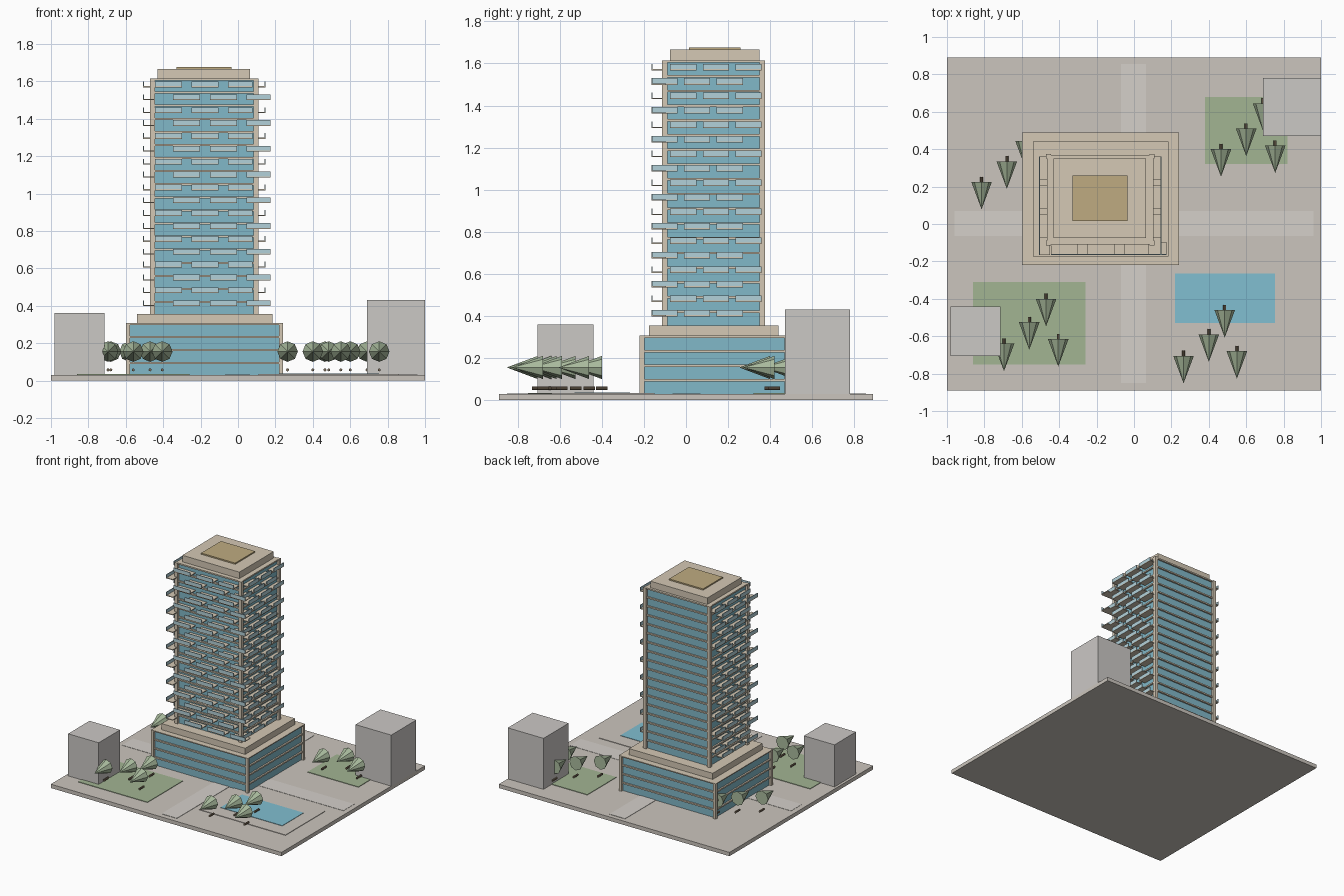
import bpy, bmesh, math
from mathutils import Matrix, Vector

if "Cube" in bpy.data.objects:
    bpy.data.objects.remove(bpy.data.objects["Cube"])


def material(name, rgb):
    m = bpy.data.materials.new(name)
    m.diffuse_color = (*rgb, 1)
    m.use_nodes = True
    m.node_tree.nodes["Principled BSDF"].inputs["Base Color"].default_value = m.diffuse_color
    return m


PAVING = material("paving", (0.60, 0.56, 0.51))
PATH = material("path", (0.66, 0.63, 0.59))
BEIGE = material("beige_concrete", (0.66, 0.58, 0.46))
OCHRE = material("ochre", (0.52, 0.41, 0.22))
GLASS = material("glass", (0.22, 0.48, 0.58))
RAIL = material("rail_glass", (0.45, 0.64, 0.70))
WATER = material("water", (0.22, 0.52, 0.64))
LAWN = material("lawn", (0.36, 0.46, 0.29))
LEAF = material("foliage", (0.40, 0.50, 0.34))
BARK = material("bark", (0.20, 0.15, 0.10))
GREY = material("neighbour_grey", (0.60, 0.58, 0.56))


def finish(name, bm, mat):
    me = bpy.data.meshes.new(name)
    bm.to_mesh(me)
    bm.free()
    me.materials.append(mat)
    ob = bpy.data.objects.new(name, me)
    bpy.context.collection.objects.link(ob)
    return ob


def boxes(name, mat, specs):
    """Each spec is (x0, x1, y0, y1, z0, z1)."""
    bm = bmesh.new()
    for x0, x1, y0, y1, z0, z1 in specs:
        c = Vector(((x0 + x1) / 2, (y0 + y1) / 2, (z0 + z1) / 2))
        bmesh.ops.create_cube(bm, size=1, matrix=Matrix.Translation(c)
                              @ Matrix.Diagonal((x1 - x0, y1 - y0, z1 - z0, 1)))
    return finish(name, bm, mat)


# Site: slab, paths, lawns, pool
boxes("site_slab", PAVING, [(-1, 1, -0.89, 0.89, 0, 0.03)])
boxes("cross_path", PATH, [(-0.96, 0.96, -0.065, 0.07, 0.028, 0.032)])
boxes("long_path", PATH, [(-0.07, 0.065, -0.85, 0.855, 0.028, 0.0325)])
boxes("lawns", LAWN, [(0.38, 0.82, 0.32, 0.68, 0.028, 0.034),
                      (-0.86, -0.26, -0.75, -0.31, 0.028, 0.034)])
boxes("pool_terrace", PAVING, [(0.11, 0.86, -0.64, -0.15, 0.028, 0.034)])
boxes("pool_water", WATER, [(0.22, 0.755, -0.53, -0.265, 0.028, 0.037)])

# Neighbouring blocks
boxes("left_neighbour", GREY, [(-0.98, -0.715, -0.705, -0.44, 0.03, 0.36)])
boxes("right_neighbour", GREY, [(0.69, 1.0, 0.47, 0.78, 0.03, 0.43)])


def block(name, x0, x1, y0, y1, z0, z1, floors, col):
    """Glazed volume with corner columns and projecting floor bands."""
    g = 0.018
    boxes(name + "_glass", GLASS, [(x0 + g, x1 - g, y0 + g, y1 - g, z0, z1 - 0.004)])
    boxes(name + "_columns", BEIGE,
          [(x, x + col, y, y + col, z0, z1)
           for x in (x0, x1 - col) for y in (y0, y1 - col)])
    step = (z1 - z0) / floors
    b = 0.006
    boxes(name + "_floor_bands", BEIGE,
          [(x0 + b, x1 - b, y0 + b, y1 - b, z0 + i * step - 0.011, z0 + i * step)
           for i in range(1, floors + 1)])


# Podium, transfer slab, tower, roof
block("podium", -0.60, 0.24, -0.22, 0.49, 0.03, 0.307, 4, 0.022)
boxes("podium_roof", BEIGE, [(-0.60, 0.24, -0.22, 0.49, 0.300, 0.307)])
boxes("transfer_slab", BEIGE, [(-0.54, 0.185, -0.175, 0.44, 0.305, 0.355)])
Z0, Z1, FLOORS = 0.355, 1.615, 18
block("tower", -0.47, 0.11, -0.115, 0.375, Z0, Z1, FLOORS, 0.026)
boxes("roof_parapet", BEIGE, [(-0.43, 0.065, -0.075, 0.35, Z1 - 0.005, 1.666)])
boxes("roof_cap", OCHRE, [(-0.33, -0.035, 0.015, 0.26, 1.66, 1.676)])

# Staggered balconies on the front and both sides
slabs, rails = [], []
for i in range(FLOORS):
    zc = 0.415 + i * 0.0688
    s0, s1, r1 = zc - 0.017, zc - 0.011, zc + 0.014
    odd = i % 2 == 0
    for k in range(3):
        x = (-0.347 if odd else -0.445) + k * 0.196
        x1 = x + (0.145 if k < 2 else 0.13)
        slabs.append((x, x1, -0.165, -0.095, s0, s1))
        rails.append((x, x1, -0.165, -0.160, s0, r1))
        y = (-0.165 if odd else -0.075) + k * 0.155
        for xi, xo in ((0.09, 0.148), (-0.45, -0.508)):
            e = xo - math.copysign(0.005, xo - xi)
            slabs.append((min(xi, xo), max(xi, xo), y, y + 0.125, s0, s1))
            rails.append((min(e, xo), max(e, xo), y, y + 0.125, s0, r1))
boxes("balcony_slabs", BEIGE, slabs)
boxes("balcony_rails", RAIL, rails)

# Trees: foliage cones lie along y with the tip to the front, short trunks below
TREES = [(-0.815, 0.225), (-0.68, 0.335), (-0.58, 0.445),
         (-0.47, -0.40), (-0.56, -0.525), (-0.695, -0.64), (-0.405, -0.615),
         (0.465, 0.40), (0.6, 0.51), (0.755, 0.42), (0.69, 0.645),
         (0.485, -0.46), (0.4, -0.59), (0.265, -0.705), (0.55, -0.68)]
leaf, trunk = bmesh.new(), bmesh.new()
TIP = Matrix.Rotation(math.pi / 2, 4, 'X')
for x, y in TREES:
    bmesh.ops.create_cone(leaf, cap_ends=True, segments=8, radius1=0.055, radius2=0,
                          depth=0.147, matrix=Matrix.Translation((x, y - 0.0735, 0.155)) @ TIP)
    bmesh.ops.create_cone(trunk, cap_ends=True, segments=8, radius1=0.008, radius2=0.008,
                          depth=0.055, matrix=Matrix.Translation((x, y, 0.057)) @ TIP)
finish("tree_foliage", leaf, LEAF)
finish("tree_trunks", trunk, BARK)
